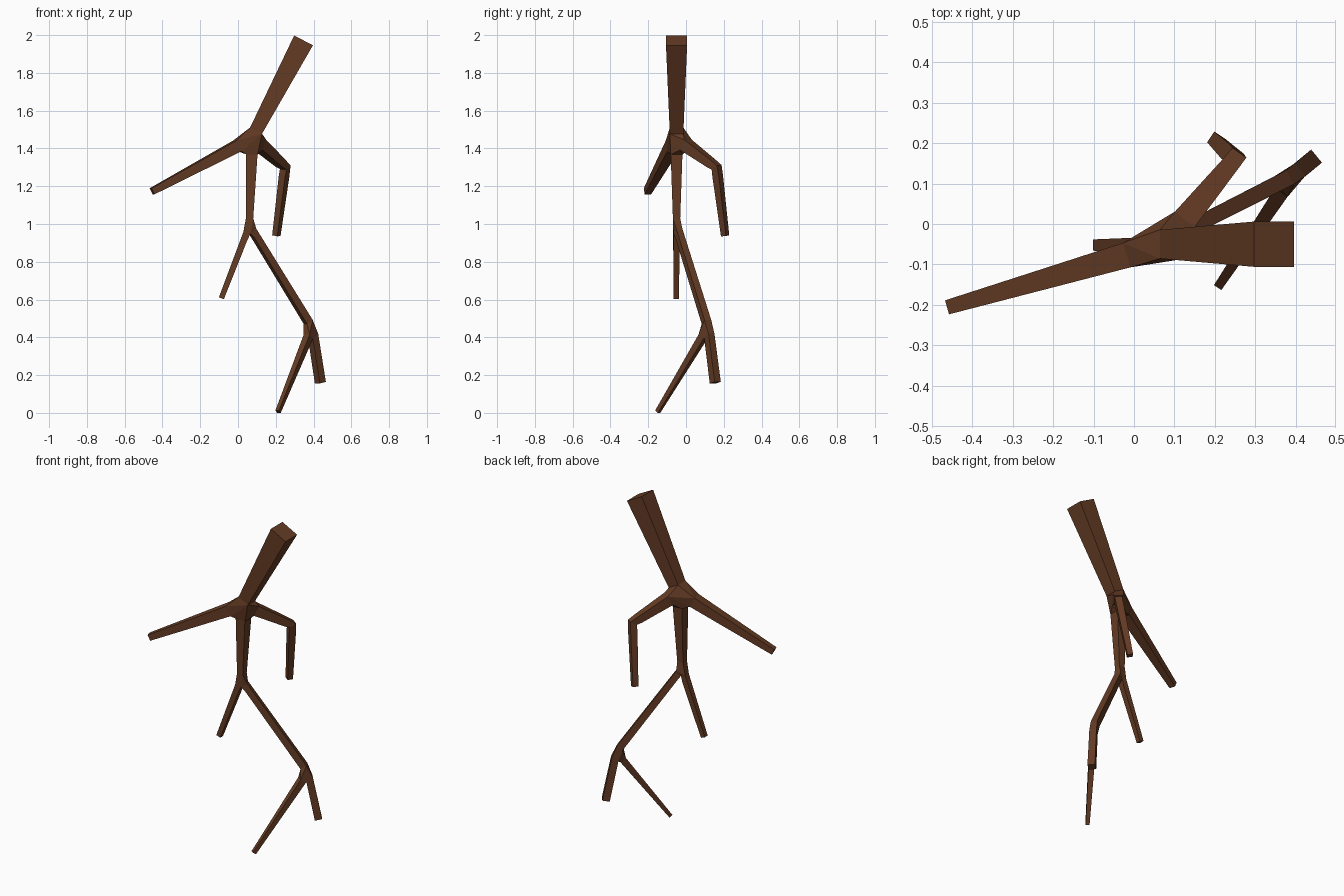
import bpy

if "Cube" in bpy.data.objects:
    bpy.data.objects.remove(bpy.data.objects["Cube"])

# Bark colour
bark = bpy.data.materials.new("dark brown bark")
bark.diffuse_color = (0.13, 0.045, 0.018, 1.0)
bark.use_nodes = True
bark.node_tree.nodes["Principled BSDF"].inputs["Base Color"].default_value = bark.diffuse_color

# Branch skeleton: name -> (x, y, z, half thickness)
joints = {
    "crown":       (0.075, -0.050, 1.455, 0.034),
    "trunk_top":   (0.347, -0.050, 1.972, 0.056),
    "left_tip":    (-0.455, -0.204, 1.173, 0.018),
    "elbow":       (0.250, 0.162, 1.300, 0.021),
    "right_tip":   (0.203, 0.207, 0.938, 0.016),
    "fork":        (0.060, -0.050, 0.990, 0.018),
    "short_tip":   (-0.088, -0.052, 0.607, 0.014),
    "knee":        (0.391, 0.118, 0.450, 0.020),
    "thick_tip":   (0.436, 0.155, 0.160, 0.021),
    "thin_tip":    (0.212, -0.150, 0.006, 0.011),
}
links = [("crown", "trunk_top"), ("crown", "left_tip"), ("crown", "elbow"),
         ("elbow", "right_tip"), ("crown", "fork"), ("fork", "short_tip"),
         ("fork", "knee"), ("knee", "thick_tip"), ("knee", "thin_tip")]

names = list(joints)
mesh = bpy.data.meshes.new("bare_branch")
mesh.from_pydata([joints[n][:3] for n in names],
                 [(names.index(a), names.index(b)) for a, b in links], [])
mesh.materials.append(bark)
branch = bpy.data.objects.new("bare_branch", mesh)
bpy.context.collection.objects.link(branch)

# Square-section limbs grown around the skeleton, rooted at the crown
skin = branch.modifiers.new("limbs", 'SKIN')
skin.use_smooth_shade = False
skin.branch_smoothing = 0.0
if not mesh.skin_vertices:
    bpy.context.view_layer.objects.active = branch
    bpy.ops.mesh.customdata_skin_add()
for name, sv in zip(names, mesh.skin_vertices[0].data):
    r = joints[name][3]
    sv.radius = (r, r)
    sv.use_root = name == "crown"
mesh.update()
